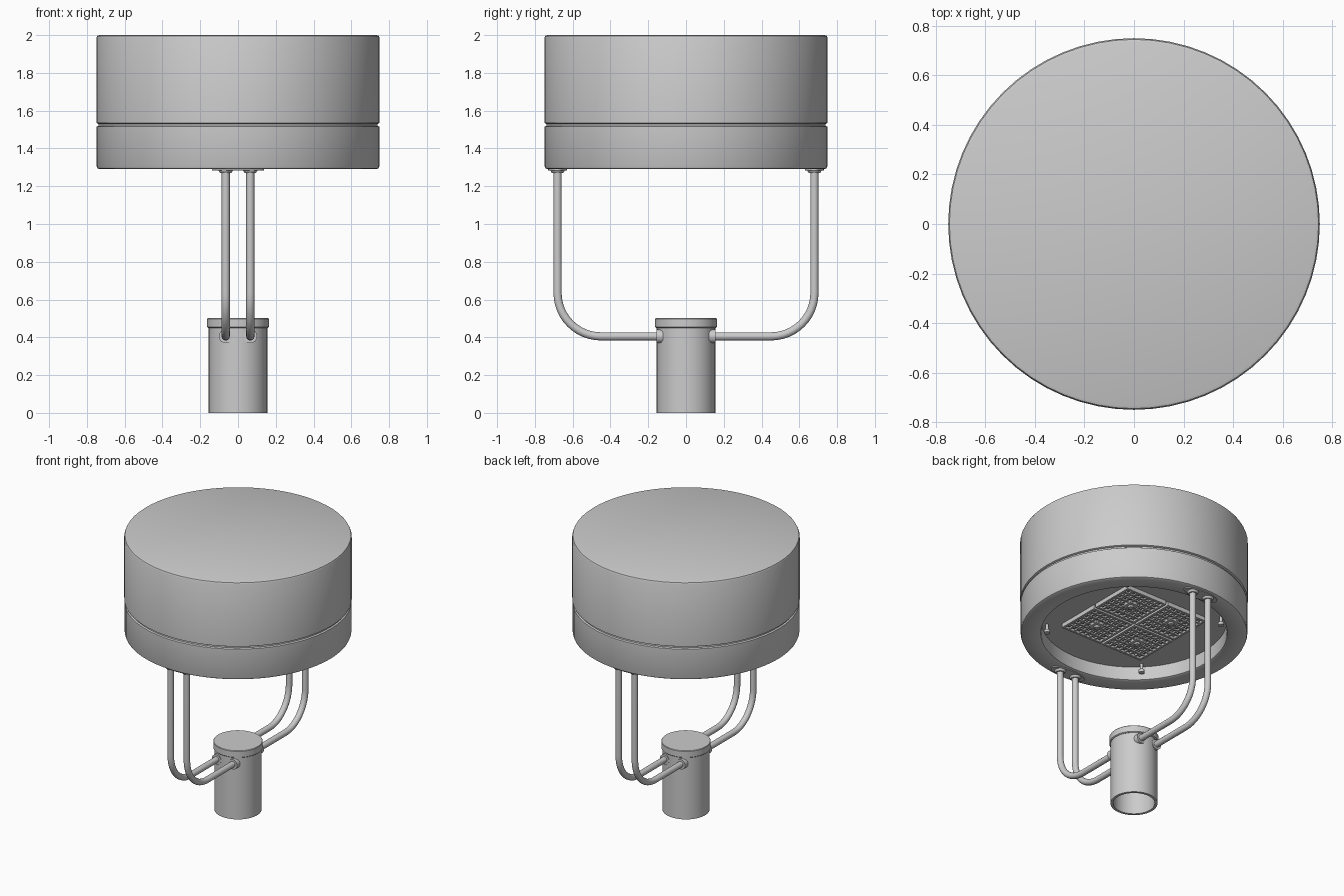
import bpy, bmesh, math
from mathutils import Matrix, Vector

if "Cube" in bpy.data.objects:
    bpy.data.objects.remove(bpy.data.objects["Cube"])


def finish(name, bm, smooth=True):
    bmesh.ops.remove_doubles(bm, verts=bm.verts, dist=1e-5)
    bmesh.ops.recalc_face_normals(bm, faces=bm.faces)
    me = bpy.data.meshes.new(name)
    bm.to_mesh(me)
    bm.free()
    ob = bpy.data.objects.new(name, me)
    bpy.context.collection.objects.link(ob)
    if smooth:
        bpy.ops.object.select_all(action='DESELECT')
        ob.select_set(True)
        bpy.context.view_layer.objects.active = ob
        bpy.ops.object.shade_smooth_by_angle(angle=math.radians(35))
    return ob


def lathe(name, profile, segs=64, closed=False):
    """Revolve an (r, z) profile around the z axis."""
    bm = bmesh.new()
    vs = [bm.verts.new((r, 0, z)) for r, z in profile]
    pairs = list(zip(vs, vs[1:])) + ([(vs[-1], vs[0])] if closed else [])
    es = [bm.edges.new(p) for p in pairs]
    bmesh.ops.spin(bm, geom=vs + es, axis=(0, 0, 1), cent=(0, 0, 0),
                   angle=2 * math.pi, steps=segs, use_duplicate=False)
    return finish(name, bm)


def box(bm, c, s):
    bmesh.ops.create_cube(bm, size=1, matrix=Matrix.Translation(c) @ Matrix.Diagonal((*s, 1)))


def cyl(bm, c, r1, r2, h, segs=24, rot=Matrix(), sx=1):
    bmesh.ops.create_cone(bm, cap_ends=True, segments=segs, radius1=r1, radius2=r2, depth=h,
                          matrix=Matrix.Translation(c) @ rot @ Matrix.Diagonal((sx, 1, 1, 1)))


# Drum-shaped head: upper cover, recessed seam, lower ring with open underside
lathe("upper_cover", [(0, 2), (.735, 2), (.745, 1.996), (.75, 1.985), (.75, 1.535), (.74, 1.53), (0, 1.53)])
lathe("seam_band", [(.738, 1.54), (.738, 1.51), (.6, 1.51), (.6, 1.54)], closed=True)
lathe("lower_ring", [(.74, 1.52), (.748, 1.515), (.748, 1.305), (.744, 1.295), (.735, 1.29),
                     (.625, 1.29), (.615, 1.295), (.612, 1.305), (.612, 1.52)], closed=True)
lathe("mounting_plate", [(0, 1.39), (.612, 1.39), (.612, 1.42), (0, 1.42)])

# Pole socket: hollow tube with a wider cap
lathe("pole_socket", [(.155, 0), (.155, .45), (.137, .45), (.137, 0)], closed=True)
lathe("socket_cap", [(0, .45), (.157, .45), (.163, .455), (.163, .498), (.16, .502), (0, .502)])

# Four bent support arms swept along a rounded L path, with collars at both ends
AX, AY, AZ, R, TUBE = .065, .68, .405, .23, .0215
path = [(.12, AZ)]
for i in range(13):
    a = math.pi / 2 * i / 12
    path.append((AY - R + R * math.sin(a), AZ + R - R * math.cos(a)))
path.append((AY, 1.292))
rot_y = Matrix.Rotation(math.pi / 2, 4, 'X')

for side, sy in (("front", -1), ("back", 1)):
    for lr, sx in (("left", -1), ("right", 1)):
        bm = bmesh.new()
        rings = []
        for i, (y, z) in enumerate(path):
            p, q = path[max(i - 1, 0)], path[min(i + 1, len(path) - 1)]
            t = Vector((0, q[0] - p[0], q[1] - p[1])).normalized()
            n = Vector((0, -t.z, t.y))
            rings.append([bm.verts.new((sx * AX + TUBE * math.cos(k * math.pi / 10),
                                        sy * (y + n.y * TUBE * math.sin(k * math.pi / 10)),
                                        z + n.z * TUBE * math.sin(k * math.pi / 10))) for k in range(20)])
        for a, b in zip(rings, rings[1:]):
            for k in range(20):
                bm.faces.new((a[k], a[k - 1], b[k - 1], b[k]))
        finish(f"{side}_{lr}_arm", bm)

        bm = bmesh.new()
        cyl(bm, (sx * AX, sy * AY, 1.278), .030, .04, .016)
        cyl(bm, (sx * AX, sy * .138, AZ), .036, .036, .034, rot=rot_y)
        finish(f"{side}_{lr}_arm_collars", bm)

    # Oval flange shared by the two arms
    bm = bmesh.new()
    cyl(bm, (0, sy * AY, 1.288), .05, .05, .008, 40, sx=2.75)
    finish(f"{side}_arm_flange", bm)

# Four lamp panels: backing, frame, lattice, small lenses and a centre block
P, N = .33, 7
inner = P - .03
pitch = inner / N
for px in (-1, 1):
    for py in (-1, 1):
        cx, cy = px * .173, py * .173
        tag = f"{'left' if px < 0 else 'right'}_{'front' if py < 0 else 'back'}"
        bm = bmesh.new()
        box(bm, (cx, cy, 1.384), (P, P, .014))
        for s in (-1, 1):
            box(bm, (cx + s * (P / 2 - .008), cy, 1.373), (.016, P, .024))
            box(bm, (cx, cy + s * (P / 2 - .008), 1.373), (P, .016, .024))
        for i in range(1, N):
            d = -inner / 2 + i * pitch
            box(bm, (cx + d, cy, 1.373), (.011, inner, .016))
            box(bm, (cx, cy + d, 1.373), (inner, .011, .016))
        box(bm, (cx, cy, 1.370), (.08, .08, .026))
        finish(f"{tag}_lamp_panel", bm, False)

        bm = bmesh.new()
        for i in range(N):
            for j in range(N):
                if abs(i - 3) < 2 and abs(j - 3) < 2:
                    continue
                c = (cx + (i - 3) * pitch, cy + (j - 3) * pitch, 1.374)
                cyl(bm, c, .007, .013, .012, 10)
        cyl(bm, (cx, cy, 1.352), .018, .022, .012, 16)
        finish(f"{tag}_lamp_lenses", bm)

# Retaining pins around the recess
for k in range(4):
    a = math.pi / 4 + k * math.pi / 2
    bm = bmesh.new()
    x, y = .575 * math.cos(a), .575 * math.sin(a)
    cyl(bm, (x, y, 1.36), .010, .010, .07, 16)
    cyl(bm, (x, y, 1.335), .02, .02, .02, 16)
    finish(f"retaining_pin_{k + 1}", bm)
